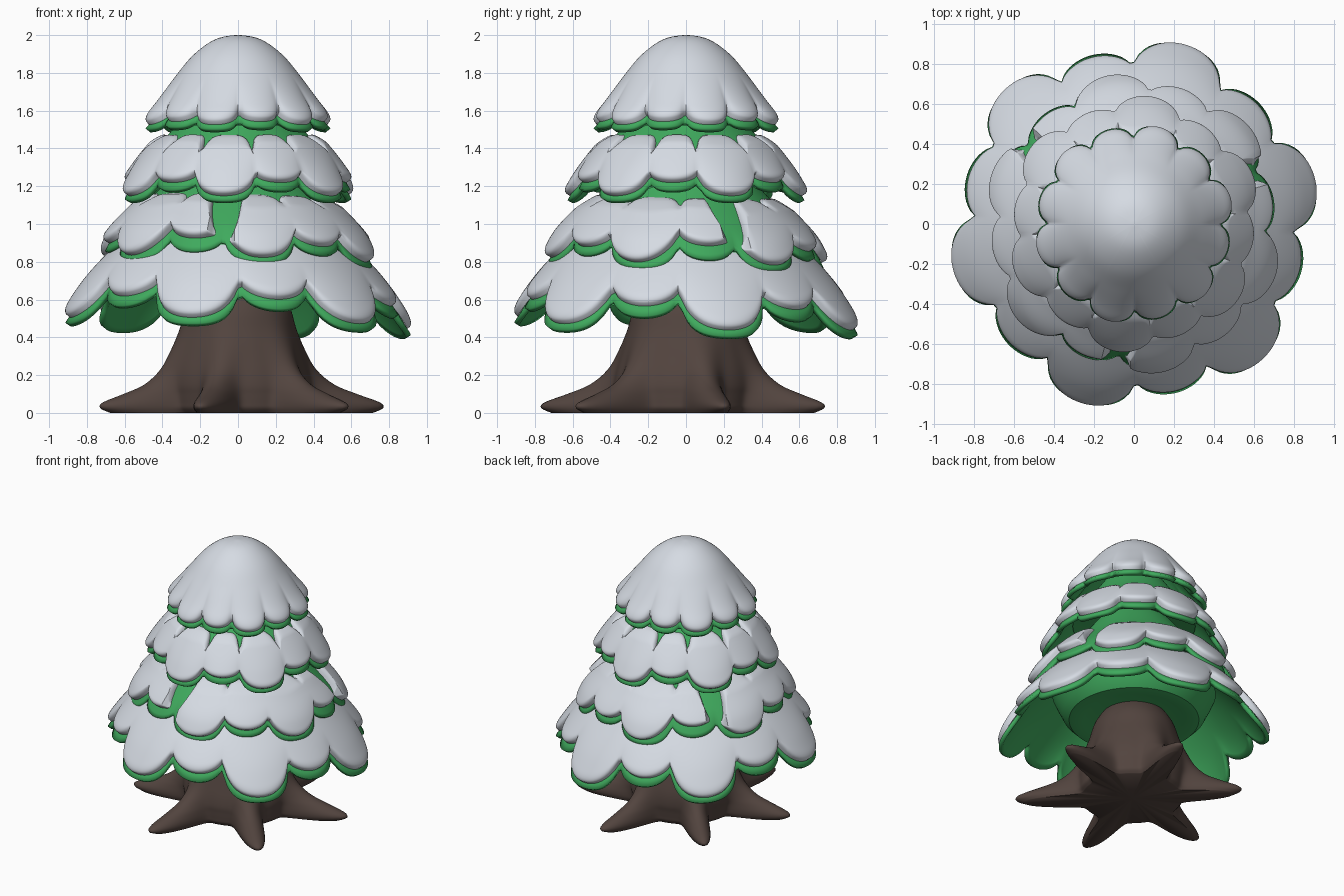
import bpy
import bmesh
import math
from math import cos, sin, radians

cube = bpy.data.objects.get("Cube")
if cube:
    bpy.data.objects.remove(cube)

COLS = 240


def material(name, rgb):
    m = bpy.data.materials.new(name)
    m.use_nodes = True
    m.diffuse_color = (*rgb, 1)
    bsdf = next(n for n in m.node_tree.nodes if n.type == 'BSDF_PRINCIPLED')
    bsdf.inputs["Base Color"].default_value = (*rgb, 1)
    bsdf.inputs["Roughness"].default_value = 0.8
    return m


SNOW = material("snow white", (0.67, 0.71, 0.77))
GREEN = material("needle green", (0.05, 0.40, 0.11))
BARK = material("bark brown", (0.085, 0.058, 0.049))


def clamp(x, lo=0.0, hi=1.0):
    return max(lo, min(hi, x))


def smooth(x):
    x = clamp(x)
    return x * x * (3 - 2 * x)


def curve_at(points, t):
    """Catmull-Rom position along a profile, t from 0 to 1."""
    n = len(points) - 1
    f = clamp(t) * n
    i = min(int(f), n - 1)
    f -= i
    a, b, c, d = (points[clamp(k, 0, n)] for k in (i - 1, i, i + 1, i + 2))
    return [0.5 * (2 * q + (r - p) * f + (2 * p - 5 * q + 4 * r - s) * f ** 2
                   + (3 * q - p - 3 * r + s) * f ** 3)
            for p, q, r, s in zip(a, b, c, d)]


def sweep(name, rows, point, mat, close_ends=False, angle=50):
    """Ring grid: point(degrees, v) -> (x, y, z), v running 0 to 1."""
    bm = bmesh.new()
    grid = [[bm.verts.new(point(360 * c / COLS, r / rows)) for c in range(COLS)]
            for r in range(rows + 1)]
    for upper, lower in zip(grid, grid[1:]):
        for c in range(COLS):
            d = (c + 1) % COLS
            bm.faces.new((upper[c], lower[c], lower[d], upper[d]))
    if close_ends:
        # Fan the end caps from their middles
        caps = [bm.faces.new(grid[0]), bm.faces.new(grid[-1][::-1])]
        bmesh.ops.poke(bm, faces=caps, center_mode='MEAN')
    bmesh.ops.remove_doubles(bm, verts=bm.verts, dist=0.0004)
    mesh = bpy.data.meshes.new(name)
    bm.to_mesh(mesh)
    bm.free()
    mesh.materials.append(mat)
    obj = bpy.data.objects.new(name, mesh)
    bpy.context.collection.objects.link(obj)
    bpy.ops.object.select_all(action='DESELECT')
    obj.select_set(True)
    bpy.context.view_layer.objects.active = obj
    bpy.ops.object.shade_smooth_by_angle(angle=radians(angle))
    return obj


class Tier:
    """A skirt of branches with alternating long and short rounded lobes."""

    def __init__(self, profile, phase, notch, short, bulge, tilt, width=16.5):
        self.profile, self.phase, self.notch = profile, phase, notch
        self.short, self.bulge, self.tilt, self.width = short, bulge, tilt, width

    def lobe(self, deg):
        """Return roundness (0 at a notch, 1 mid lobe) and the rim position."""
        d = abs((deg - self.phase + 30) % 60 - 30)
        if d < self.width:
            u, length = d / self.width, 1.0
        else:
            u, length = (30 - d) / (30 - self.width), self.short
        s = max(0, 1 - u * u) ** 0.55
        return s, self.notch + (length - self.notch) * s

    def point(self, deg, t, lift=0.0):
        s, _ = self.lobe(deg)
        r, z = curve_at(self.profile, t)
        r0, z0 = curve_at(self.profile, t - 0.02)
        r1, z1 = curve_at(self.profile, t + 0.02)
        nr, nz = z0 - z1, r1 - r0
        size = math.hypot(nr, nz)
        lift -= self.bulge * (1 - s) * smooth((t - 0.55) / 0.4)
        # Keep a closed apex where the profile starts on the axis
        r = max(0, r + lift * nr / size * min(1, r * 20))
        z += lift * nz / size
        x, y = r * cos(radians(deg)), r * sin(radians(deg))
        return x, y, z - self.tilt * (x + y)

    def build_branches(self, name):
        obj = sweep(name, 20, lambda a, v: self.point(a, v * self.lobe(a)[1]), GREEN)
        mod = obj.modifiers.new("thickness", 'SOLIDIFY')
        mod.thickness = 0.03
        mod.offset = -1

    def build_snow(self, name, top, spike, margin, depth, gap_at=None):
        def point(a, v):
            s, end = self.lobe(a)
            end -= margin
            start = top + spike * (1 - s) ** 2 if top else 0.0
            if gap_at is not None:
                # Funnel of bare branch narrowing down to a notch, thin snow beside it
                d = (a - gap_at + 60) % 120 - 60
                end -= 0.045 * smooth((30 - abs(d + 16)) / 20)
                start += (end - 0.03 - start) * smooth((11 - abs(d)) / 8.5)
            # Full depth in the middle, rounded lip at the rim
            lip = math.sqrt(1 - clamp((v - 0.78) / 0.22) ** 2)
            head = math.sqrt(clamp(v / 0.2)) if top else 1.0
            room = smooth((end - start) / 0.2)
            w = 1 - (1 - v) ** 1.5
            lift = 0.002 + depth * lip * head * room - 0.012 * (1 - room)
            return self.point(a, start + (end - start) * w, lift)
        sweep(name, 30, point, SNOW)


# Four tiers, from crown to skirt
crown = Tier([(0, 1.955), (.1, 1.935), (.205, 1.86), (.305, 1.74), (.405, 1.615), (.50, 1.505)],
             255, 0.87, 0.97, 0.03, 0.0, 15.5)
upper = Tier([(.2, 1.70), (.32, 1.53), (.44, 1.40), (.55, 1.26), (.63, 1.125)],
             263, 0.79, 0.88, 0.035, 0.0)
middle = Tier([(.25, 1.38), (.41, 1.18), (.56, 1.03), (.67, .91), (.735, .78)],
              280, 0.73, 0.88, 0.035, 0.025)
skirt = Tier([(.3, 1.12), (.48, .96), (.65, .80), (.80, .635), (.93, .44)],
             14, 0.74, 0.87, 0.035, 0.03)

for label, tier in (("crown", crown), ("upper", upper), ("middle", middle), ("skirt", skirt)):
    tier.build_branches(label + "_branches")

crown.build_snow("crown_snow", 0, 0, 0.05, 0.045)
upper.build_snow("upper_snow", 0.36, 0.28, 0.06, 0.042)
middle.build_snow("middle_snow", 0.30, 0.12, 0.07, 0.045, gap_at=263)
skirt.build_snow("skirt_snow", 0.28, 0.08, 0.055, 0.045)


# Green core closing the hollow of each lower tier: (radius, height) down to the middle
def underside(name, profile):
    def point(a, v):
        r, z = curve_at(profile, 1 - v)
        return r * cos(radians(a)), r * sin(radians(a)), z
    sweep(name, 8, point, GREEN, angle=40)


underside("skirt_underside", [(.56, .82), (.46, .63), (.32, .63), (.10, .65)])
underside("middle_underside", [(.54, 1.00), (.40, 1.02), (.15, 1.06)])
underside("upper_underside", [(.42, 1.36), (.30, 1.38), (.10, 1.41)])

# Trunk flaring into six roots: (root reach, valley radius, height)
FLARE = [(.72, .34, 0), (.775, .36, .025), (.76, .365, .055), (.64, .37, .10),
         (.52, .375, .15), (.425, .365, .23), (.36, .335, .34), (.315, .305, .44),
         (.27, .27, .57), (.17, .17, .72)]


def trunk_point(a, v):
    reach, valley, z = curve_at(FLARE, 1 - v)
    ridge = ((1 + cos(radians(6 * (a - 15)))) / 2) ** (1.5 + 2.6 * smooth(1 - z / 0.4))
    r = valley + (reach - valley) * ridge
    r *= 1 + 0.05 * cos(radians(a - 317)) * smooth(1 - z / 0.3)
    return r * cos(radians(a)), r * sin(radians(a)), max(0, z)


sweep("trunk_with_roots", 36, trunk_point, BARK, close_ends=True, angle=60)
